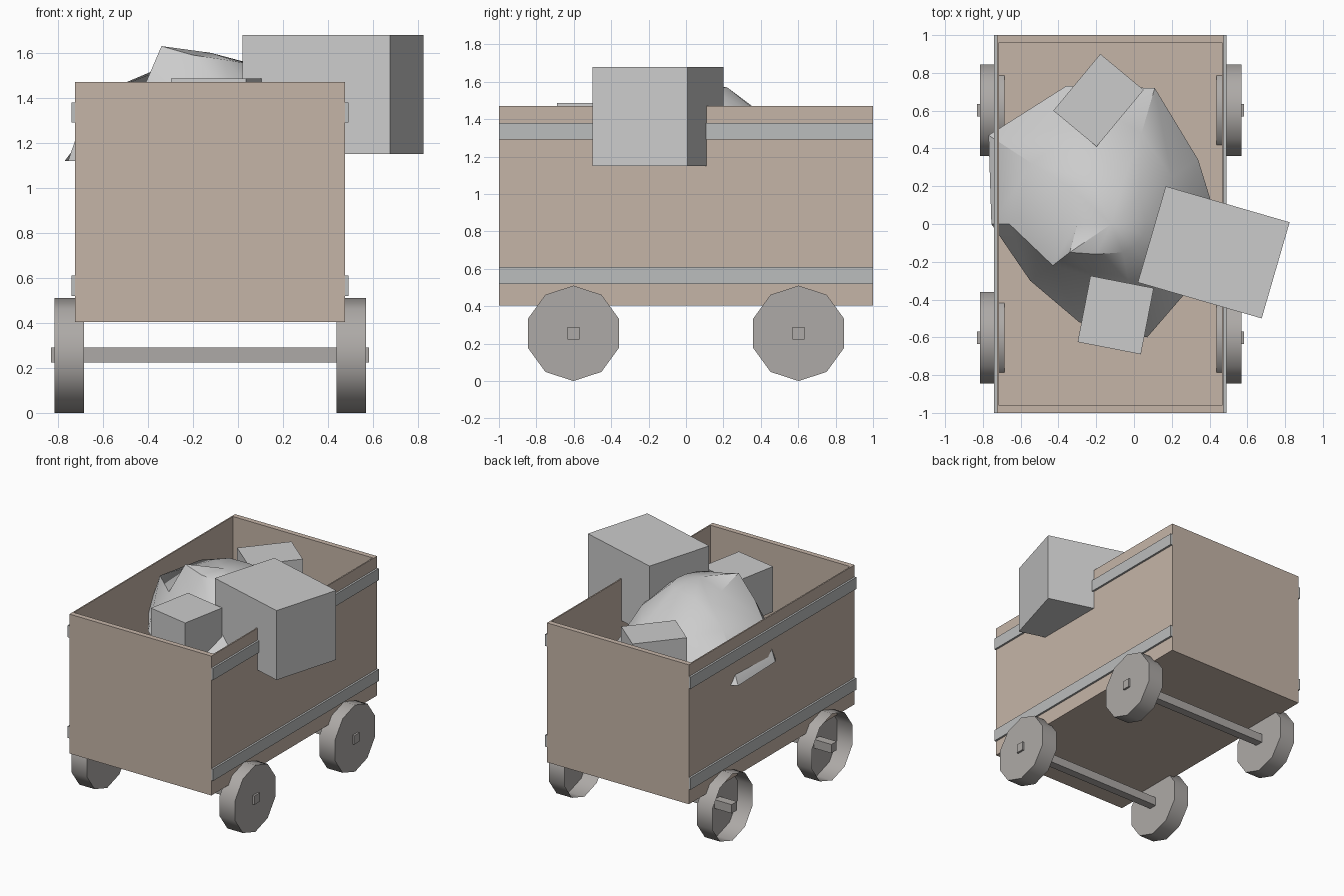
import bpy, bmesh
from math import radians, pi
from mathutils import Matrix

if "Cube" in bpy.data.objects:
    bpy.data.objects.remove(bpy.data.objects["Cube"])


def material(name, rgb):
    m = bpy.data.materials.new(name)
    m.diffuse_color = (*rgb, 1)
    m.use_nodes = True
    m.node_tree.nodes["Principled BSDF"].inputs["Base Color"].default_value = m.diffuse_color
    return m


wood = material("wood", (0.56, 0.46, 0.39))
wheel_grey = material("wheel_grey", (0.42, 0.40, 0.385))
band_grey = material("band_grey", (0.50, 0.51, 0.51))


def finish(name, bm, mat=None, smooth=False):
    bmesh.ops.recalc_face_normals(bm, faces=bm.faces)
    mesh = bpy.data.meshes.new(name)
    bm.to_mesh(mesh)
    bm.free()
    ob = bpy.data.objects.new(name, mesh)
    bpy.context.collection.objects.link(ob)
    if mat:
        mesh.materials.append(mat)
    if smooth:
        bpy.ops.object.select_all(action='DESELECT')
        ob.select_set(True)
        bpy.context.view_layer.objects.active = ob
        bpy.ops.object.shade_smooth_by_angle(angle=radians(40))
    return ob


def box(name, x, y, z, mat=None, turn=0):
    """Box from (min, max) ranges, turned about its own vertical axis."""
    bm = bmesh.new()
    size = [r[1] - r[0] for r in (x, y, z)]
    mid = [(r[0] + r[1]) / 2 for r in (x, y, z)]
    bmesh.ops.create_cube(bm, size=1, matrix=Matrix.Translation(mid)
                          @ Matrix.Rotation(radians(turn), 4, 'Z')
                          @ Matrix.Diagonal((*size, 1)))
    return finish(name, bm, mat)


# Wagon body: floor, thin sides, thicker ends
L, R, T = -0.725, 0.475, 0.01
box("floor", (L, R), (-1, 1), (0.405, 0.415), wood)
for side, x in (("left", (L, L + T)), ("right", (R - T, R))):
    box(side + "_wall", x, (-0.96, 0.96), (0.415, 1.47), wood)
box("front_wall", (L, R), (-1, -0.96), (0.415, 1.47), wood)
box("back_wall", (L, R), (0.96, 1), (0.415, 1.47), wood)

# Metal bands along both sides
for side, x in (("left", (L - 0.015, L)), ("right", (R, R + 0.015))):
    for level, z in (("lower", (0.52, 0.61)), ("upper", (1.29, 1.38))):
        box(f"{side}_{level}_band", x, (-1, 1), z, band_grey)


# Wheels: ten-sided shells, closed only on the +x face
def wheel(name, x0, x1, y):
    bm = bmesh.new()
    place = (Matrix.Translation(((x0 + x1) / 2, y, 0.255))
             @ Matrix.Rotation(pi / 2, 4, 'Y'))
    bmesh.ops.create_cone(bm, cap_ends=True, segments=10, radius1=0.255,
                          radius2=0.255, depth=x1 - x0)
    # a corner points straight up once the axis lies along x
    vx = max(v.co.x for v in bm.verts)
    if vx < 0.25:
        bmesh.ops.rotate(bm, verts=bm.verts, matrix=Matrix.Rotation(pi / 10, 3, 'Z'))
    caps = [f for f in bm.faces if f.calc_center_median().z < -0.01]
    bmesh.ops.delete(bm, geom=caps, context='FACES_ONLY')
    bmesh.ops.transform(bm, matrix=place, verts=bm.verts)
    finish(name, bm, wheel_grey, True)


for end, y in (("front", -0.602), ("back", 0.602)):
    wheel(end + "_left_wheel", -0.815, -0.685, y)
    wheel(end + "_right_wheel", 0.437, 0.568, y)
    box(end + "_axle", (-0.83, 0.583), (y - 0.032, y + 0.032),
        (0.223, 0.29), wheel_grey)

# Heap of rubble: three rings and a tip, open underneath
base = [(-.77, .47), (-.36, .73), (.11, .72), (.34, .34), (.42, .08), (.40, -.2),
        (.26, -.38), (.07, -.6), (-.29, -.52), (-.55, -.3), (-.755, 0)]
middle = [(-.54, .32, 1.43), (-.3, .5, 1.36), (.04, .48, 1.36), (.2, .25, 1.39),
          (.26, .05, 1.38), (.25, -.15, 1.37), (.14, -.28, 1.37), (-.03, -.3, 1.4),
          (-.22, -.28, 1.41), (-.43, -.22, 1.42), (-.66, 0, 1.4)]
upper = [(-.33, .19, 1.54), (-.24, .24, 1.555), (-.06, .22, 1.57), (.03, .14, 1.56),
         (.06, .02, 1.55), (.05, -.06, 1.55), (0, -.12, 1.56), (-.06, -.15, 1.57),
         (-.2, -.16, 1.59), (-.34, -.15, 1.63), (-.3, 0, 1.54)]
bm = bmesh.new()
rings = [[bm.verts.new(p) for p in ring]
         for ring in ([(x, y, 1.12) for x, y in base], middle, upper)]
tip = bm.verts.new((-.12, 0, 1.6))
n = len(base)
for i in range(n):
    j = (i + 1) % n
    for lo, hi in zip(rings, rings[1:]):
        bm.faces.new((lo[i], lo[j], hi[j], hi[i]))
    bm.faces.new((rings[2][i], rings[2][j], tip))
finish("rubble_heap", bm, None, True)

# Loose blocks lying on the heap
for name, cx, cy, w, d, z, turn in (
        ("large_block", 0.422, -0.15, 0.683, 0.53, (1.15, 1.68), -16.2),
        ("front_block", -0.097, -0.482, 0.341, 0.357, (1.14, 1.487), -11),
        ("back_block", -0.188, 0.655, 0.298, 0.39, (1.12, 1.445), -39.7)):
    box(name, (cx - w / 2, cx + w / 2), (cy - d / 2, cy + d / 2), z, None, turn)
